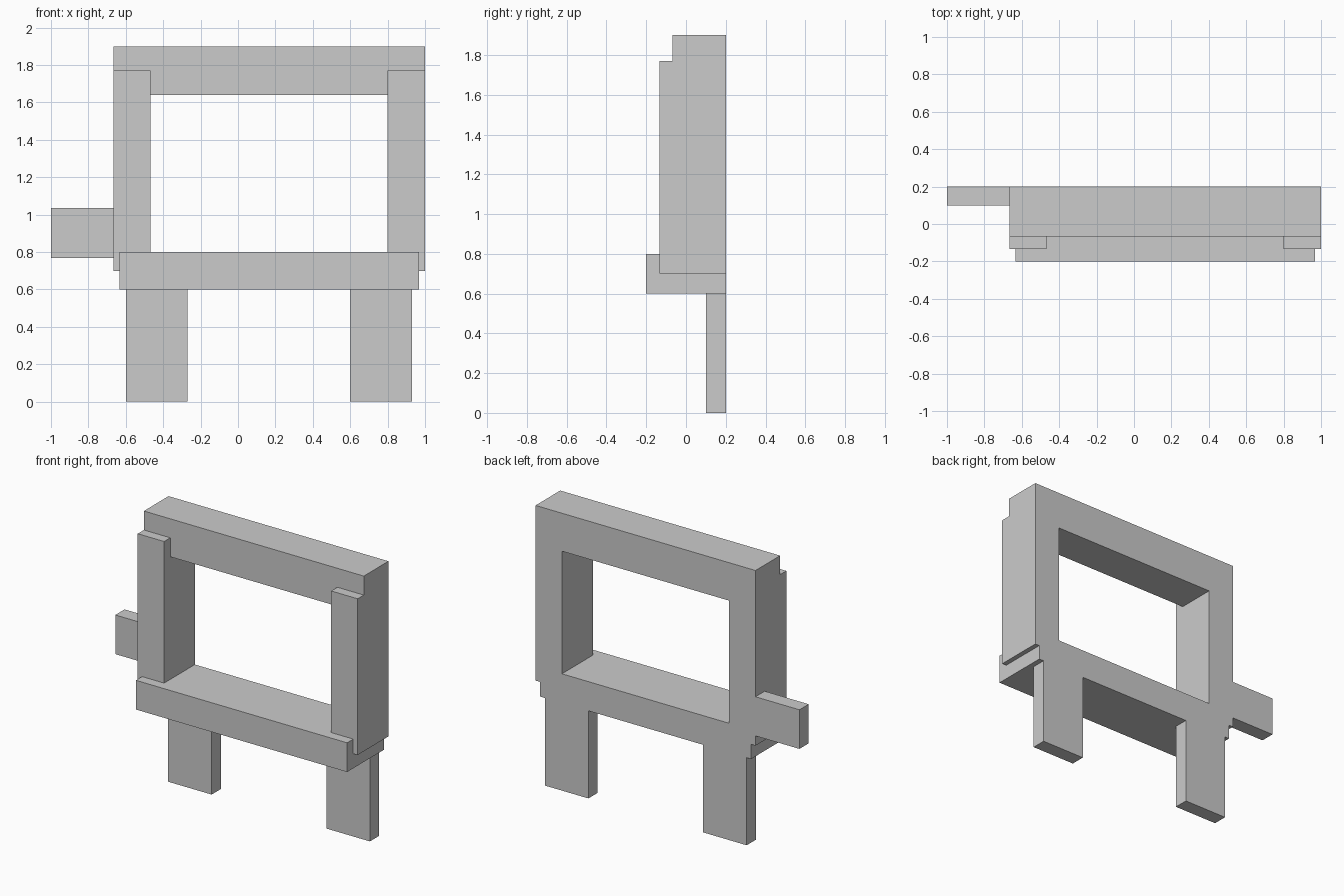
import bpy

if "Cube" in bpy.data.objects:
    bpy.data.objects.remove(bpy.data.objects["Cube"])

BACK = 0.2       # every part is flush with this back plane
CENTRE = 0.1667  # the frame's own centre line in x


def box(name, x0, x1, y0, z0, z1):
    """Box from its x and z limits, running from y0 to the back plane."""
    bpy.ops.mesh.primitive_cube_add(
        size=1, location=((x0 + x1) / 2, (y0 + BACK) / 2, (z0 + z1) / 2))
    ob = bpy.context.object
    ob.name = name
    ob.scale = (x1 - x0, BACK - y0, z1 - z0)
    bpy.ops.object.transform_apply(location=False, rotation=False, scale=True)
    return ob


# Horizontal members of the frame
box("top_beam", CENTRE - 0.8333, CENTRE + 0.8333, -0.0667, 1.64, 1.9)
box("bottom_beam", CENTRE - 0.8, CENTRE + 0.8, -0.2, 0.6, 0.8)

# Upright posts and legs, one of each per side
for side, s in (("left", -1), ("right", 1)):
    inner, outer = CENTRE + s * 0.6333, CENTRE + s * 0.8333
    box(side + "_post", min(inner, outer), max(inner, outer), -0.1333, 0.7, 1.77)

for side, x in (("left", -0.6), ("right", 0.6)):
    box(side + "_leg", x, x + 0.33, 0.1, 0.0, 0.6)

# Block sticking out of the left side
box("side_block", -1.0, CENTRE - 0.8333, 0.1, 0.767, 1.035)
